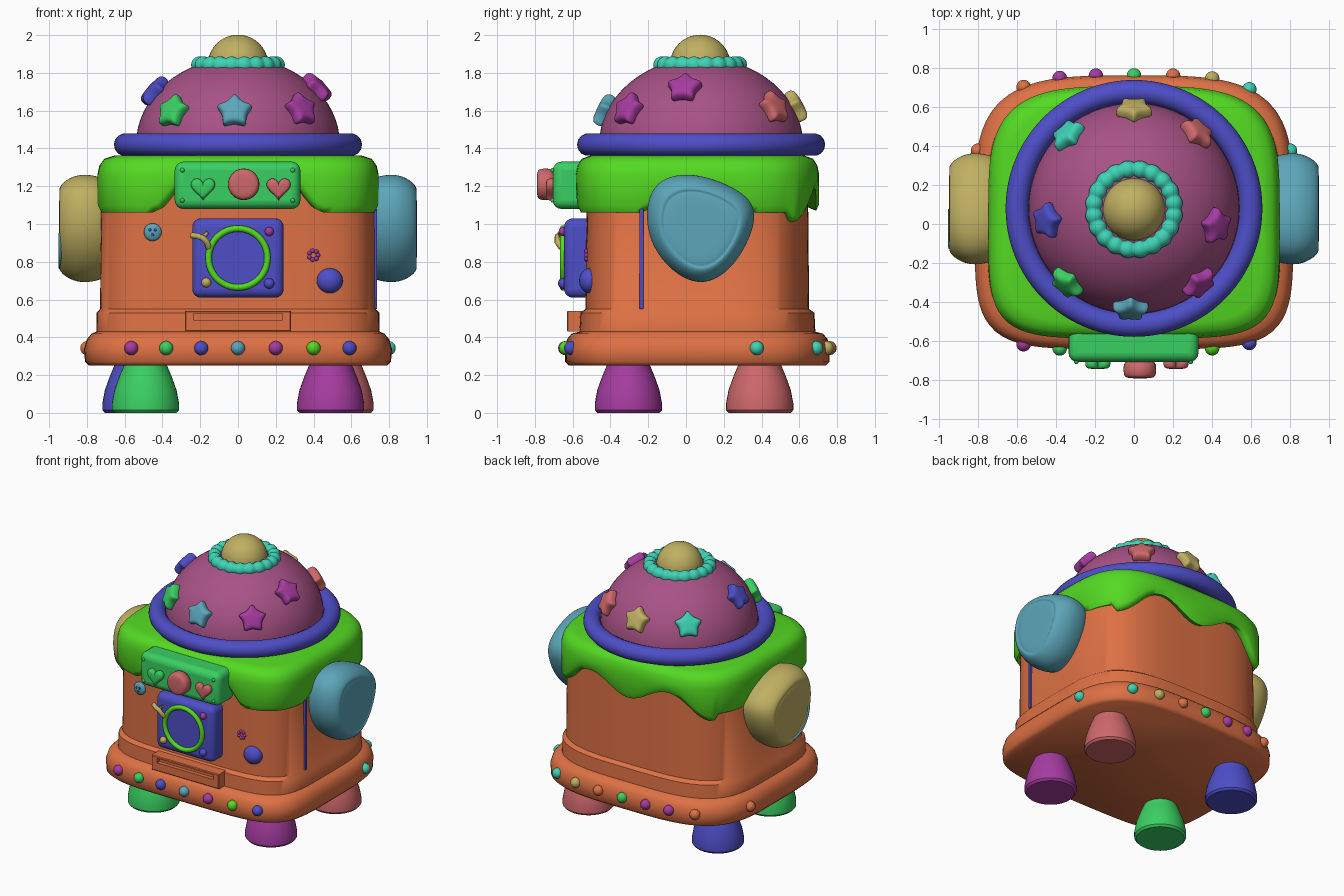
import bpy, bmesh, math
from mathutils import Matrix, Vector

if "Cube" in bpy.data.objects:
    bpy.data.objects.remove(bpy.data.objects["Cube"])

def lin(c):
    c /= 255
    return c / 12.92 if c < 0.04045 else ((c + 0.055) / 1.055) ** 2.4

MATS = {}
for cname, rgb in {"orange": (222, 113, 68), "lime": (84, 218, 34), "green": (58, 208, 98),
                   "blue": (78, 78, 200), "purple": (166, 60, 160), "plum": (168, 82, 134),
                   "salmon": (206, 104, 106), "sand": (192, 176, 98),
                   "sky": (92, 166, 186), "teal": (62, 212, 182)}.items():
    m = bpy.data.materials.new(cname)
    m.diffuse_color = (*[lin(v) for v in rgb], 1)
    m.use_nodes = True
    m.node_tree.nodes["Principled BSDF"].inputs["Base Color"].default_value = m.diffuse_color
    MATS[cname] = m

def finish(ob, name, mat, angle=40):
    ob.name = name
    ob.data.materials.append(MATS[mat])
    bpy.ops.object.select_all(action='DESELECT')
    ob.select_set(True)
    bpy.context.view_layer.objects.active = ob
    if angle:
        bpy.ops.object.shade_smooth_by_angle(angle=math.radians(angle))
    else:
        bpy.ops.object.shade_smooth()
    return ob

def loft(name, rings, mat, matrix=Matrix(), subsurf=0, angle=40):
    """Skin a stack of equal-length point rings and cap both ends."""
    bm = bmesh.new()
    vr = [[bm.verts.new(matrix @ Vector(p)) for p in r] for r in rings]
    n = len(vr[0])
    for a, b in zip(vr, vr[1:]):
        for i in range(n):
            bm.faces.new((a[i], a[(i + 1) % n], b[(i + 1) % n], b[i]))
    bm.faces.new(vr[0])
    bm.faces.new(vr[-1])
    bmesh.ops.recalc_face_normals(bm, faces=bm.faces)
    me = bpy.data.meshes.new(name)
    bm.to_mesh(me)
    bm.free()
    ob = bpy.data.objects.new(name, me)
    bpy.context.collection.objects.link(ob)
    if subsurf:
        mod = ob.modifiers.new("soft", 'SUBSURF')
        mod.levels = mod.render_levels = subsurf
        angle = 0
    return finish(ob, name, mat, angle)

def puff(name, outline, levels, mat, matrix, subsurf=2):
    rings = [[(x * s, y * s, h) for x, y in outline] for s, h in levels]
    return loft(name, rings, mat, matrix, subsurf)

def ball(name, loc, r, mat, scale=(1, 1, 1), seg=24):
    bpy.ops.mesh.primitive_uv_sphere_add(segments=seg, ring_count=seg // 2, radius=r, location=loc)
    bpy.context.object.scale = scale
    return finish(bpy.context.object, name, mat, 0)

def torus(name, loc, R, r, mat, rot=(0, 0, 0), seg=64, minor=14):
    bpy.ops.mesh.primitive_torus_add(major_radius=R, minor_radius=r, major_segments=seg,
                                     minor_segments=minor, location=loc, rotation=rot)
    return finish(bpy.context.object, name, mat, 0)

def box(name, lo, hi, mat, bevel=0.03):
    lo, hi = Vector(lo), Vector(hi)
    bpy.ops.mesh.primitive_cube_add(size=1, location=(lo + hi) / 2)
    ob = bpy.context.object
    ob.data.transform(Matrix.Diagonal((*(hi - lo), 1)))
    mod = ob.modifiers.new("round", 'BEVEL')
    mod.width, mod.segments = bevel, 4
    return finish(ob, name, mat, 40)

CY = 0.06

def plan(a):
    """Unit outline of the body: squarer front corners, rounder back corners."""
    c, s = math.cos(a), math.sin(a)
    n = 3.6 if s > 0 else 5
    r = (abs(c) ** n + abs(s) ** n) ** (-1 / n)
    return c * r, s * r

N = 144
PLAN = [plan(2 * math.pi * i / N) for i in range(N)]

# Body with flared base and ledge
body = [(.25, .79, .68), (.27, .81, .70), (.34, .815, .70), (.39, .80, .69), (.42, .775, .665),
        (.43, .75, .625), (.53, .748, .62), (.55, .73, .592), (1.3, .725, .585)]
loft("body", [[(u * hx, CY + v * hy, z) for u, v in PLAN] for z, hx, hy in body], "orange", angle=50)

# Dripping icing around the top of the body
def drip(u, v):
    x = abs(u)
    ramp = lambda t: (lambda k: k * k * (3 - 2 * k))(min(1, max(0, t)))
    if v < -.75:
        return 1.06 + .14 * ramp((.62 - x) / .22)
    if v > .75:
        return 1.13 - .06 * math.cos(x * 7.2) - .06 * ramp((x - .55) / .3)
    return 1.06 + .09 * ramp((.5 - abs(v)) / .3)

icing = [(.90, .02, None), (.975, 0, None), (1, .035, None), (1, 0, 1.26), (.985, 0, 1.31),
         (.95, 0, 1.345), (.88, 0, 1.362)]
loft("icing", [[(u * s * .745, CY + v * s * .645, (drip(u, v) + dz) if z is None else z)
                for u, v in PLAN] for s, dz, z in icing], "lime", angle=75)

# Dome, rim, ruffled collar and knob
DC = Vector((0, .08, 1.42))
ball("dome", DC, 1, "plum", (.54, .54, .46), 64)
rim = torus("dome_rim", DC, .597, .06, "blue", seg=96)
collar = torus("collar", (0, .075, 1.842), .205, .043, "teal", seg=144)
for vert in collar.data.vertices:
    a = math.atan2(vert.co.y, vert.co.x)
    mid = Vector((math.cos(a), math.sin(a), 0)) * .205
    vert.co = mid + (vert.co - mid) * (.82 + .25 * abs(math.sin(10 * a)))
ball("knob", (0, .075, 1.842), .16, "sand", seg=40)

# Puffy stars around the dome: azimuth in degrees, height, colour
star = [((.122 if i % 2 == 0 else .056) * math.sin(i * math.pi / 5),
         (.122 if i % 2 == 0 else .056) * math.cos(i * math.pi / 5)) for i in range(10)]
for i, (az, z, mat) in enumerate([(132, 1.61, "teal"), (90, 1.61, "sand"), (50, 1.61, "salmon"),
                                  (-12, 1.71, "purple"), (-49, 1.60, "purple"), (-92, 1.59, "sky"),
                                  (-132, 1.59, "green"), (188, 1.69, "blue")]):
    a = math.radians(az)
    sz = (z - 1.42) / .46
    r = .54 * math.sqrt(1 - sz * sz)
    p = Vector((r * math.cos(a), r * math.sin(a), .46 * sz))
    nrm = Vector((p.x / .54 ** 2, p.y / .54 ** 2, p.z / .46 ** 2)).normalized()
    mx = Matrix.Translation(DC + p) @ nrm.to_track_quat('Z', 'Y').to_matrix().to_4x4()
    puff(f"star_{i}", star, [(.9, -.02), (1, .0), (1, .035), (.7, .055)], mat, mx)

# Ears: rounded shield caps on both sides
ear = [(-.09, .30), (.10, .255), (.285, .15), (.275, .0), (.17, -.20), (.0, -.305),
       (-.18, -.20), (-.295, -.01), (-.27, .24)]
ear_levels = [(.9, -.03), (.98, .0), (1.03, .06), (1.03, .13), (.9, .20), (.76, .225),
              (.72, .212), (.66, .222), (.3, .222)]
for side, mat in ((1, "sky"), (-1, "sand")):
    mx = Matrix(((0, 0, side, side * .725), (1, 0, 0, .08), (0, 1, 0, .97), (0, 0, 0, 1)))
    puff("right_ear" if side > 0 else "left_ear", ear, ear_levels, mat, mx, 3)

# Curved trim on the left ear
def tube(name, pts, r, mat):
    cu = bpy.data.curves.new(name, 'CURVE')
    cu.dimensions, cu.bevel_depth, cu.bevel_resolution = '3D', r, 2
    sp = cu.splines.new('POLY')
    sp.points.add(len(pts) - 1)
    for q, p in zip(sp.points, pts):
        q.co = (*p, 1)
    ob = bpy.data.objects.new(name, cu)
    bpy.context.collection.objects.link(ob)
    cu.materials.append(MATS[mat])

arc = [math.radians(185 + 6 * i) for i in range(15)]
tube("ear_trim", [(-.94, .08 + .2 * math.cos(a), .97 + .2 * math.sin(a)) for a in arc], .011, "sky")

# Legs
foot = [(.165, 0), (.178, .015), (.178, .05), (.165, .12), (.14, .19), (.115, .25), (.11, .29)]
for name, x, y, mat in (("front_left_leg", -.49, -.305, "green"), ("front_right_leg", .49, -.305, "purple"),
                        ("back_right_leg", .54, .39, "salmon"), ("back_left_leg", -.54, .39, "blue")):
    loft(name, [[(x + r * math.cos(t * math.pi / 18), y + r * math.sin(t * math.pi / 18), z)
                 for t in range(36)] for r, z in foot], mat)

# Studs around the base
XS = (-.565, -.38, -.195, 0, .2, .4, .59)
FRONT = ("purple", "green", "blue", "sky", "purple", "lime", "blue")
BACK = ("orange", "purple", "purple", "green", "orange", "sand", "teal")
for i, x in enumerate(XS):
    yf = CY - .70 * (1 - abs(x / .81) ** 5) ** .2
    yb = CY + .70 * (1 - abs(x / .81) ** 3.6) ** (1 / 3.6)
    ball(f"front_stud_{i}", (x, yf, .343), .037, FRONT[i])
    ball(f"back_stud_{i}", (x, yb, .343), .037, BACK[i])
ball("right_stud", (.798, .375, .343), .037, "teal")
ball("left_stud", (-.798, .375, .343), .037, "orange")

# Control panel with heart buttons and a round button
box("control_panel", (-.335, -.705, 1.08), (.33, -.5, 1.33), "green", .045)
FACE = Matrix(((1, 0, 0, 0), (0, 0, -1, 0), (0, 1, 0, 0), (0, 0, 0, 1)))  # local z faces front
heart = []
for i in range(24):
    t = i * math.pi / 12
    heart.append((.0042 * 16 * math.sin(t) ** 3, .0042 * (13 * math.cos(t) - 5 * math.cos(2 * t)
                  - 2 * math.cos(3 * t) - math.cos(4 * t) + 2)))
for name, x, mat in (("left_heart", -.185, "green"), ("right_heart", .215, "salmon")):
    puff(name, heart, [(1, -.02), (1, .02), (.92, .036), (.6, .042)], mat,
         Matrix.Translation((x, -.70, 1.185)) @ FACE, 1)
disc = [(.085 * math.cos(i * math.pi / 16), .085 * math.sin(i * math.pi / 16)) for i in range(32)]
puff("round_button", disc, [(1, -.02), (1, .06), (.93, .08), (.75, .088), (.3, .09)], "salmon",
     Matrix.Translation((.03, -.70, 1.21)) @ FACE, 1)
for x in (-.295, .29):
    for z in (1.125, 1.285):
        ball("panel_screw", (x, -.705, z), .012, "green", seg=12)

# Chest screen with ring and corner dots
box("chest_screen", (-.242, -.645, .61), (.242, -.48, 1.03), "blue", .045)
torus("screen_ring", (0, -.65, .82), .156, .017, "lime", (math.pi / 2, 0, 0))
for x, z, r, mat in ((.165, .96, .024, "purple"), (-.168, .69, .026, "sand"), (.165, .685, .028, "blue")):
    ball("screen_dot", (x, -.65, z), r, mat, seg=16)
tube("screen_squiggle", [(-.245, -.655, .94), (-.21, -.68, .935), (-.185, -.68, .925),
                         (-.165, -.68, .905), (-.155, -.66, .875)], .016, "sand")
tube("screen_twig", [(-.185, -.66, .93), (-.16, -.67, .955)], .01, "sand")

# Loose buttons on the front
ball("sky_button", (-.452, -.525, .957), .047, "sky", (1, .5, 1))
for dx, dz in ((-.014, .012), (.014, .012), (0, -.014)):
    ball("button_hole", (-.452 + dx, -.546, .957 + dz), .008, "blue", seg=10)
ball("blue_button", (.485, -.51, .70), .07, "blue", (1, .8, .95))
for i in range(7):
    a = i * math.tau / 7
    ball("flower_petal", (.4 + .024 * math.cos(a), -.527, .835 + .024 * math.sin(a)), .012, "purple", seg=12)

# Slot drawer on the ledge, with a recessed groove
def rect(hx, z0, z1, y):
    return [(-hx, y, z0), (hx, y, z0), (hx, y, z1), (-hx, y, z1)]
loft("slot", [rect(.28, .43, .54, -.5), rect(.28, .43, .54, -.625), rect(.275, .435, .535, -.63),
              rect(.235, .492, .525, -.63), rect(.235, .492, .525, -.60)], "orange", angle=20)

# Side strip in front of the right ear
box("side_strip", (.70, -.247, .55), (.737, -.225, 1.08), "blue", .005)
